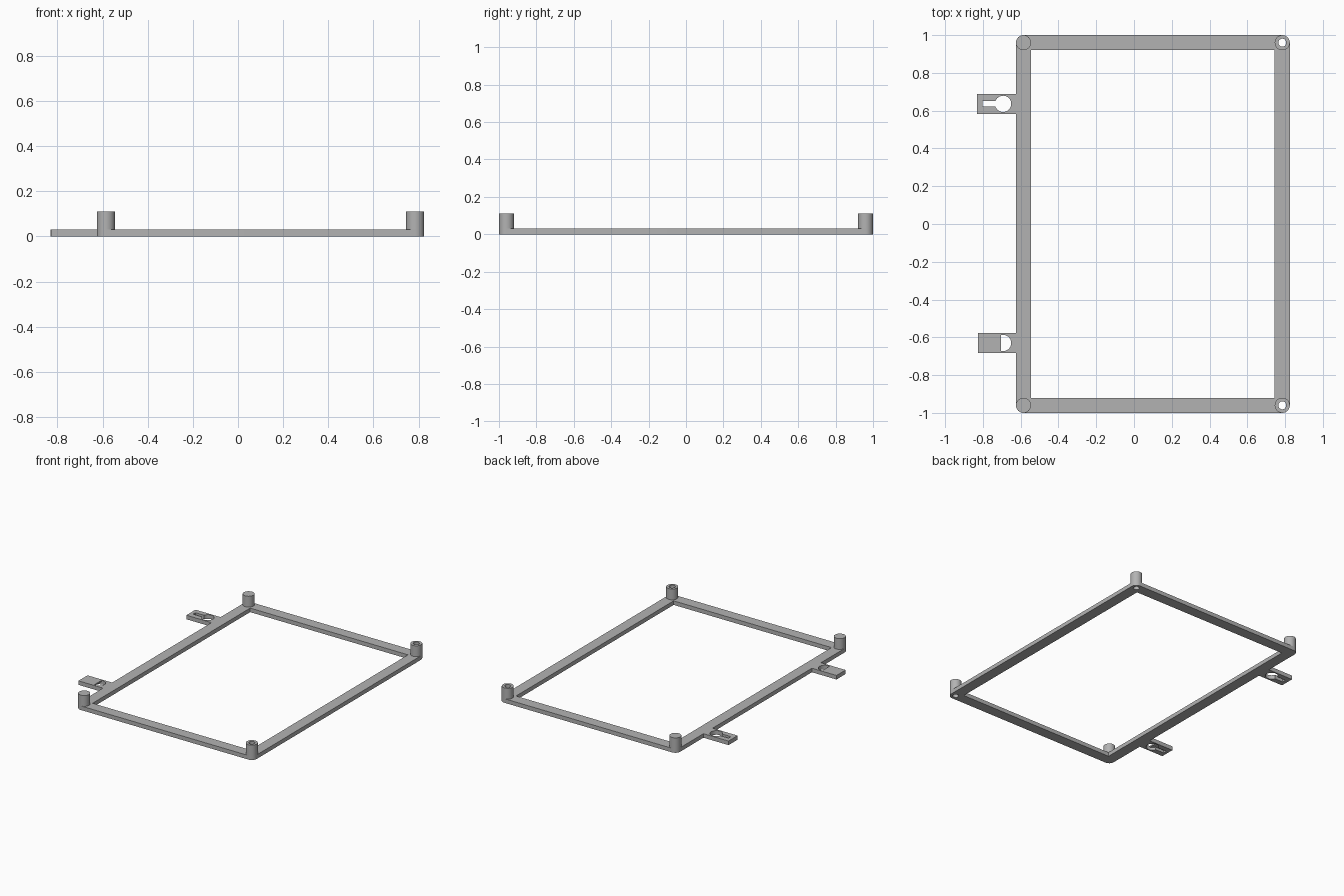
import bpy
from math import pi, cos, sin, asin

cube = bpy.data.objects.get("Cube")
if cube:
    bpy.data.objects.remove(cube, do_unlink=True)

grey = bpy.data.materials.new("plain grey")
grey.use_nodes = True
COLOUR = (0.45, 0.45, 0.45, 1)
grey.diffuse_color = COLOUR
grey.node_tree.nodes["Principled BSDF"].inputs["Base Color"].default_value = COLOUR

LEFT, RIGHT, END = -0.585, 0.785, 0.96   # post centres
R, BORE = 0.04, 0.021                    # post and bore radii
BASE, TOP = 0.03, 0.11                   # plate and post heights


def arc(cx, cy, r, start, stop, n):
    return [(cx + r * cos(start + (stop - start) * i / n),
             cy + r * sin(start + (stop - start) * i / n)) for i in range(n + 1)]


def circle(cx, cy, r, n=48):
    return arc(cx, cy, r, 0, 2 * pi, n)[:-1]


def box(x0, x1, y0, y1):
    return [(x0, y0), (x1, y0), (x1, y1), (x0, y1)]


def plate(name, outlines, z0, z1):
    """Flat solid from one outer outline and its hole outlines."""
    curve = bpy.data.curves.new(name, "CURVE")
    curve.dimensions = "2D"
    curve.fill_mode = "BOTH"
    curve.extrude = (z1 - z0) / 2
    for points in outlines:
        spline = curve.splines.new("POLY")
        spline.points.add(len(points) - 1)
        for p, (x, y) in zip(spline.points, points):
            p.co = (x, y, 0, 1)
        spline.use_cyclic_u = True
    curve.materials.append(grey)
    obj = bpy.data.objects.new(name, curve)
    bpy.context.collection.objects.link(obj)
    obj.location.z = (z0 + z1) / 2
    bpy.ops.object.select_all(action="DESELECT")
    obj.select_set(True)
    bpy.context.view_layer.objects.active = obj
    bpy.ops.object.convert(target="MESH")
    bpy.ops.object.shade_smooth_by_angle(angle=pi / 6)
    return bpy.context.object


# Rectangular frame with rounded corners, bored under the hollow posts
outer = []
corners = [(RIGHT, END), (LEFT, END), (LEFT, -END), (RIGHT, -END)]
for i, (cx, cy) in enumerate(corners):
    outer += arc(cx, cy, R, i * pi / 2, (i + 1) * pi / 2, 12)
inner = box(LEFT + R, RIGHT - R, -END + R, END - R)
bores = [circle(RIGHT, s * END, BORE) for s in (-1, 1)]
plate("frame", [outer, inner] + bores, 0, BASE)

# Corner posts: solid on one side, hollow on the other
for side, y in (("front", -END), ("back", END)):
    plate(side + "_solid_post", [circle(LEFT, y, R)], BASE, TOP)
    plate(side + "_hollow_post", [circle(RIGHT, y, R), circle(RIGHT, y, BORE)], BASE, TOP)


# Hanging tabs with keyholes
def keyhole(cx, cy, r, half, end):
    a = asin(half / r)
    return arc(cx, cy, r, a - pi, pi - a, 40) + [(end, cy + half), (end, cy - half)]


HOLE_X, HOLE_R, EDGE = -0.693, 0.043, LEFT - R
back_y, front_y, half_tab = 0.636, -0.63, 0.053
plate("back_tab", [box(-0.83, EDGE, back_y - half_tab, back_y + half_tab),
                   keyhole(HOLE_X, back_y, HOLE_R, 0.014, -0.803)], 0, BASE)

# The front tab has its slot roofed over from above
tab = box(-0.826, EDGE, front_y - half_tab, front_y + half_tab)
plate("front_tab", [tab, keyhole(HOLE_X, front_y, HOLE_R, 0.014, -0.803)], 0, 0.02)
half_hole = arc(HOLE_X, front_y, HOLE_R, -pi * 0.58, pi * 0.58, 32)
plate("front_tab_roof", [tab, half_hole], 0.02, BASE)
